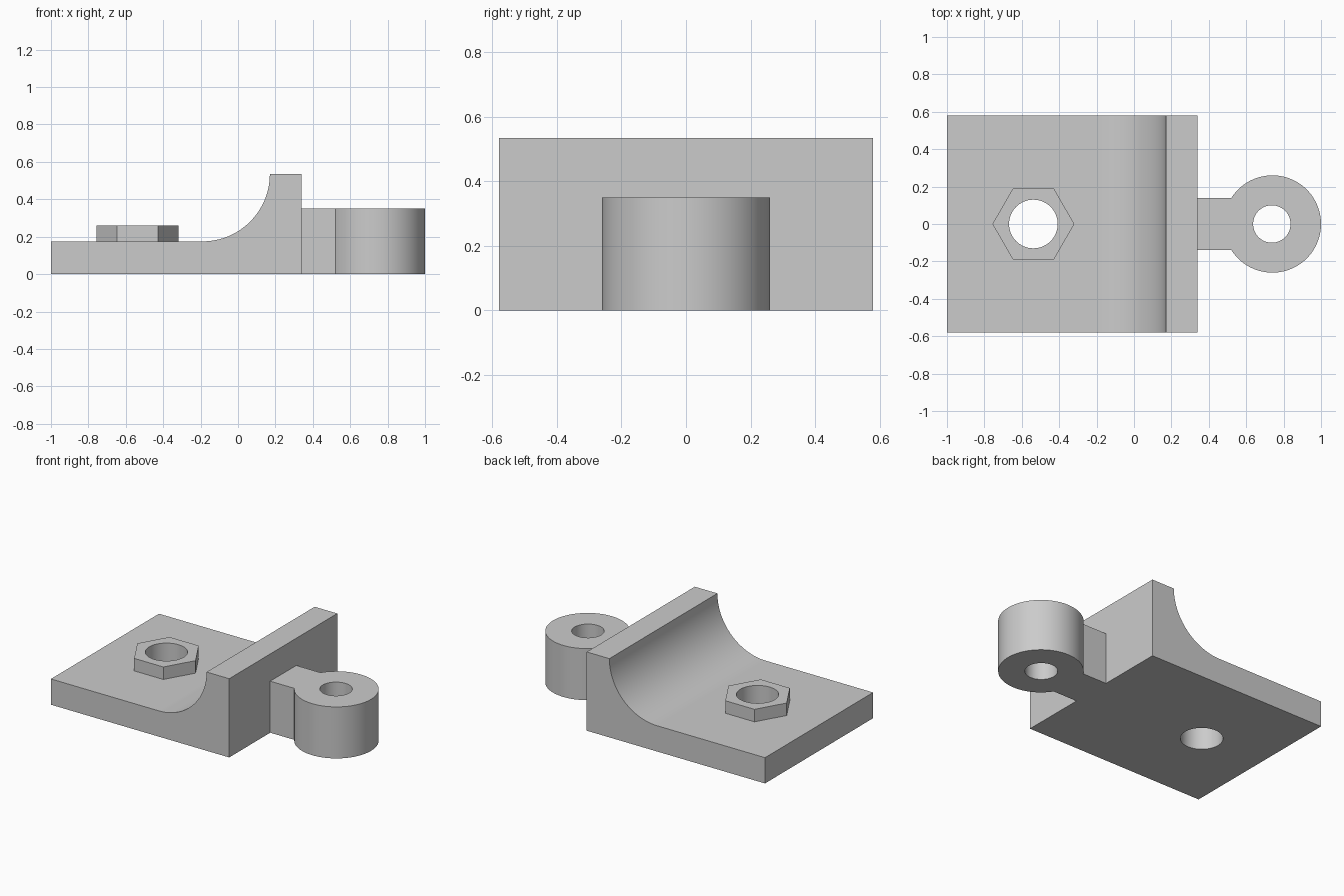
import bpy
import bmesh
from math import sin, cos, pi, acos, radians
from mathutils import Vector

if "Cube" in bpy.data.objects:
    bpy.data.objects.remove(bpy.data.objects["Cube"], do_unlink=True)

grey = bpy.data.materials.new("plain_grey")
grey.use_nodes = True
colour = (0.6, 0.6, 0.6, 1)
grey.diffuse_color = colour
grey.node_tree.nodes["Principled BSDF"].inputs["Base Color"].default_value = colour


def arc(cx, cy, r, start, end, steps):
    """Points along an arc, both ends included."""
    angles = [start + (end - start) * i / steps for i in range(steps + 1)]
    return [(cx + r * cos(a), cy + r * sin(a)) for a in angles]


def prism(name, points, direction):
    """Extrude a closed outline of 3D points into a solid."""
    bm = bmesh.new()
    face = bm.faces.new([bm.verts.new(p) for p in points])
    extruded = bmesh.ops.extrude_face_region(bm, geom=[face])["geom"]
    moved = [v for v in extruded if isinstance(v, bmesh.types.BMVert)]
    bmesh.ops.translate(bm, vec=Vector(direction), verts=moved)
    bmesh.ops.recalc_face_normals(bm, faces=bm.faces)
    mesh = bpy.data.meshes.new(name)
    bm.to_mesh(mesh)
    bm.free()
    mesh.materials.append(grey)
    obj = bpy.data.objects.new(name, mesh)
    bpy.context.collection.objects.link(obj)
    return obj


def upright(name, outline, bottom, top):
    return prism(name, [(x, y, bottom) for x, y in outline], (0, 0, top - bottom))


def finish(obj, hole_x, hole_r):
    """Drill a vertical hole, then shade the curved faces smooth."""
    circle = arc(hole_x, 0, hole_r, 0, 2 * pi, 64)[:-1]
    cutter = upright("hole_cutter", circle, -0.5, 1)
    cutter.hide_render = True
    bpy.ops.object.select_all(action='DESELECT')
    bpy.context.view_layer.objects.active = obj
    obj.select_set(True)
    drill = obj.modifiers.new("hole", 'BOOLEAN')
    drill.operation = 'DIFFERENCE'
    drill.solver = 'EXACT'
    drill.object = cutter
    bpy.ops.object.modifier_apply(modifier=drill.name)
    bpy.data.objects.remove(cutter, do_unlink=True)
    bpy.ops.object.shade_smooth_by_angle(angle=radians(25))
    weighted = obj.modifiers.new("flat_face_normals", 'WEIGHTED_NORMAL')
    weighted.keep_sharp = True


# Base plate sweeping up into the end wall
half_width, plate_top, wall_top, wall_x, fillet_r = 0.58, 0.175, 0.535, 0.17, 0.36
side = [(0.34, 0), (0.34, wall_top)]
side += arc(wall_x - fillet_r, wall_top, fillet_r, 0, -pi / 2, 32)
side += [(-1, plate_top), (-1, 0)]
bracket = prism("bracket_body", [(x, -half_width, z) for x, z in side],
                (0, 2 * half_width, 0))
finish(bracket, -0.538, 0.13)

# Hexagonal boss around the plate hole
hexagon = arc(-0.538, 0, 0.219, 0, 2 * pi, 6)[:-1]
boss = upright("hex_boss", hexagon, plate_top, 0.26)
finish(boss, -0.538, 0.13)

# Round lug joined to the wall by a straight neck
neck_half, lug_x, lug_r = 0.14, 0.74, 0.26
meet = acos(-(1 - (neck_half / lug_r) ** 2) ** 0.5)
outline = [(0.34, -neck_half)] + arc(lug_x, 0, lug_r, -meet, meet, 72)
outline += [(0.34, neck_half)]
lug = upright("lug", outline, 0, 0.35)
finish(lug, lug_x - 0.003, 0.1)
